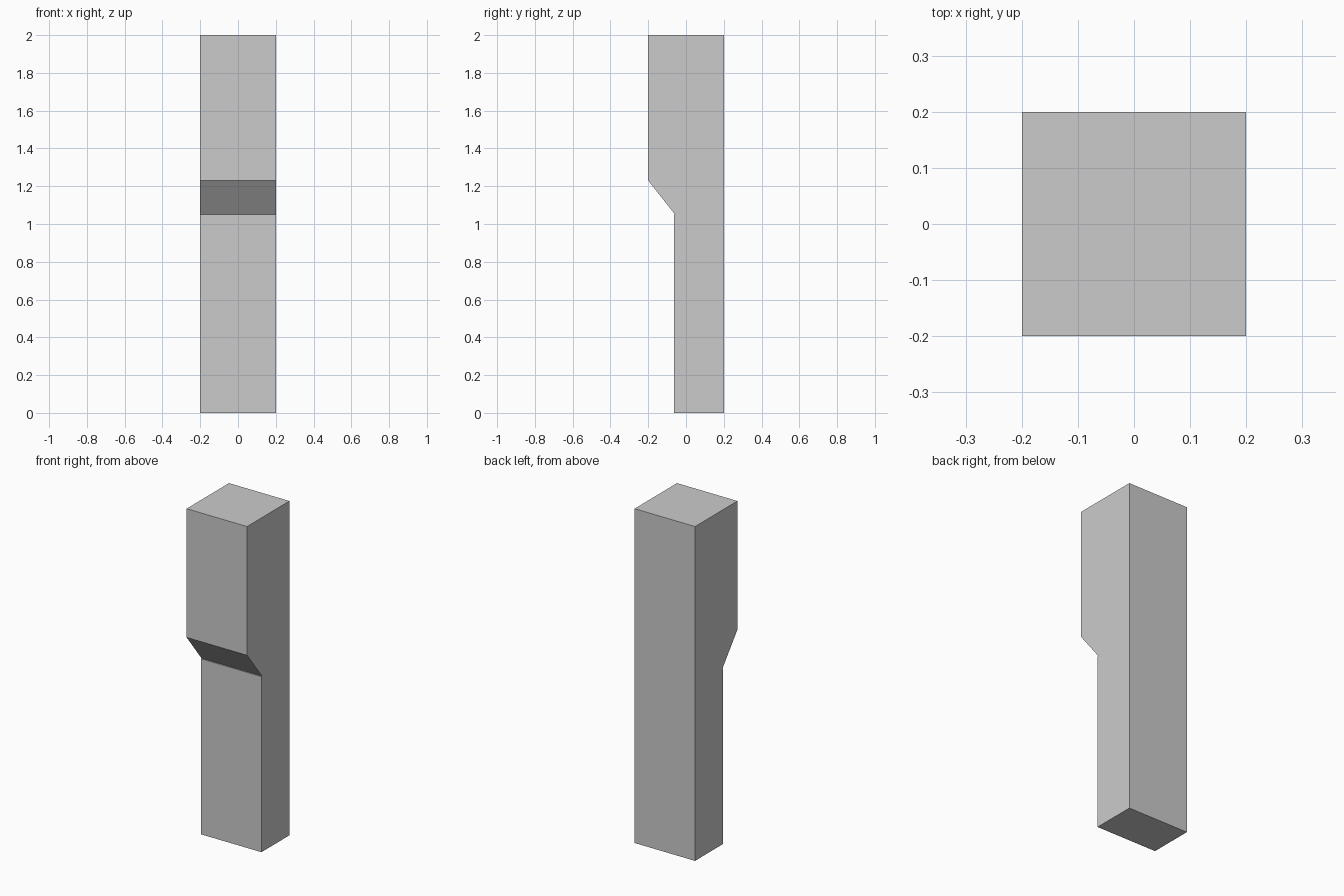
import bpy, bmesh

if "Cube" in bpy.data.objects:
    bpy.data.objects.remove(bpy.data.objects["Cube"])

HALF_WIDTH = 0.2

# Side profile (y, z): slim lower shaft, tiny ledge, sloped overhang, thick upper block
PROFILE = [(0.2, 0), (0.2, 2), (-0.2, 2), (-0.2, 1.23),
           (-0.058, 1.05), (-0.064, 1.05), (-0.064, 0)]


def extrude_profile(name, profile, half_width):
    bm = bmesh.new()
    face = bm.faces.new([bm.verts.new((-half_width, y, z)) for y, z in profile])
    ext = bmesh.ops.extrude_face_region(bm, geom=[face])
    verts = [g for g in ext["geom"] if isinstance(g, bmesh.types.BMVert)]
    bmesh.ops.translate(bm, verts=verts, vec=(2 * half_width, 0, 0))
    bmesh.ops.recalc_face_normals(bm, faces=bm.faces[:])
    mesh = bpy.data.meshes.new(name)
    bm.to_mesh(mesh)
    bm.free()
    obj = bpy.data.objects.new(name, mesh)
    bpy.context.collection.objects.link(obj)
    return obj


# Stepped post
extrude_profile("stepped_post", PROFILE, HALF_WIDTH)
